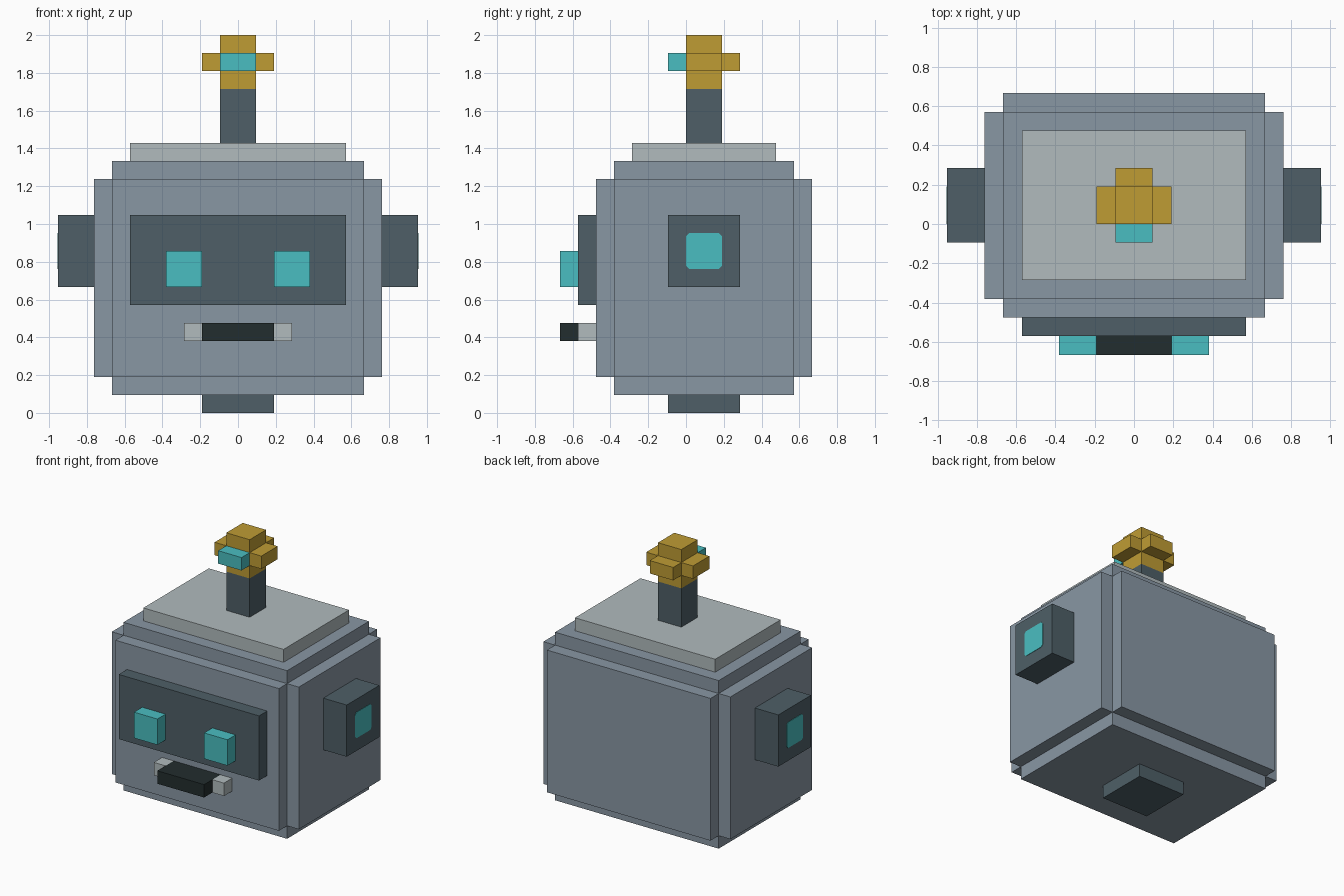
import bpy, bmesh
from mathutils import Matrix, Vector

if "Cube" in bpy.data.objects:
    bpy.data.objects.remove(bpy.data.objects["Cube"], do_unlink=True)

U = 2 / 21  # one grid block; the model is 21 blocks tall


def material(name, rgb):
    """Flat material from 0-255 sRGB values."""
    lin = [((c / 255 + 0.055) / 1.055) ** 2.4 for c in rgb]
    m = bpy.data.materials.new(name)
    m.use_nodes = True
    m.diffuse_color = (*lin, 1)
    bsdf = next(n for n in m.node_tree.nodes if n.type == "BSDF_PRINCIPLED")
    bsdf.inputs["Base Color"].default_value = (*lin, 1)
    bsdf.inputs["Roughness"].default_value = 0.8
    return m


STEEL = material("blue grey steel", (137, 151, 164))
SLATE = material("dark slate", (78, 95, 103))
PALE = material("pale grey", (177, 187, 189))
GOLD = material("gold", (191, 156, 52))
CYAN = material("cyan glow", (74, 190, 193))
BLACK = material("near black", (34, 45, 46))


def finish(name, bm, mat):
    bmesh.ops.recalc_face_normals(bm, faces=bm.faces)
    mesh = bpy.data.meshes.new(name)
    bm.to_mesh(mesh)
    bm.free()
    mesh.materials.append(mat)
    obj = bpy.data.objects.new(name, mesh)
    bpy.context.collection.objects.link(obj)
    return obj


def blocks(name, mat, *boxes):
    """One object from boxes given as (x0, x1, y0, y1, z0, z1) in blocks."""
    bm = bmesh.new()
    for x0, x1, y0, y1, z0, z1 in boxes:
        centre = Vector((x0 + x1, y0 + y1, z0 + z1)) * U / 2
        size = Vector((x1 - x0, y1 - y0, z1 - z0)) * U
        bmesh.ops.create_cube(bm, size=1, matrix=Matrix.LocRotScale(centre, None, size))
    return finish(name, bm, mat)


def pair(name, mat, x0, x1, *rest):
    """Mirrored left and right blocks."""
    blocks("left_" + name, mat, (x0, x1, *rest))
    blocks("right_" + name, mat, (-x1, -x0, *rest))


# Head: three crossing boxes give the stepped edges
blocks("head", STEEL,
       (-8, 8, -4, 6, 2, 13),
       (-7, 7, -5, 7, 2, 13),
       (-7, 7, -4, 6, 1, 14))
blocks("neck", SLATE, (-2, 2, -1, 3, 0, 1))
blocks("top_plate", PALE, (-6, 6, -3, 5, 14, 15))

# Face
blocks("visor", SLATE, (-6, 6, -6, -5, 6, 11))
pair("eye", CYAN, 2, 4, -7, -6, 7, 9)
blocks("mouth", BLACK, (-2, 2, -7, -5, 4, 5))
pair("mouth_corner", PALE, 2, 3, -6, -5, 4, 5)

# Ears
pair("ear", SLATE, 8, 10, -1, 3, 7, 11)


def ear_light(name, side):
    """Thin square plate with clipped corners on the outer ear face."""
    c = 0.17
    outline = [(c, 0), (2 - c, 0), (2, c), (2, 2 - c), (2 - c, 2), (c, 2), (0, 2 - c), (0, c)]
    bm = bmesh.new()
    face = bm.faces.new([bm.verts.new((side * 10 * U, y * U, (8 + z) * U)) for y, z in outline])
    new = bmesh.ops.extrude_face_region(bm, geom=[face])["geom"]
    bmesh.ops.translate(bm, vec=(side * 0.003, 0, 0),
                        verts=[v for v in new if isinstance(v, bmesh.types.BMVert)])
    finish(name, bm, CYAN)


ear_light("left_ear_light", 1)
ear_light("right_ear_light", -1)

# Antenna with a cross-shaped tip and a light at its front
blocks("antenna_rod", SLATE, (-1, 1, 0, 2, 15, 18))
blocks("antenna_tip", GOLD, (-1, 1, 0, 2, 18, 21))
pair("antenna_arm", GOLD, 1, 2, 0, 2, 19, 20)
blocks("antenna_back_arm", GOLD, (-1, 1, 2, 3, 19, 20))
blocks("antenna_light", CYAN, (-1, 1, -1, 0, 19, 20))
